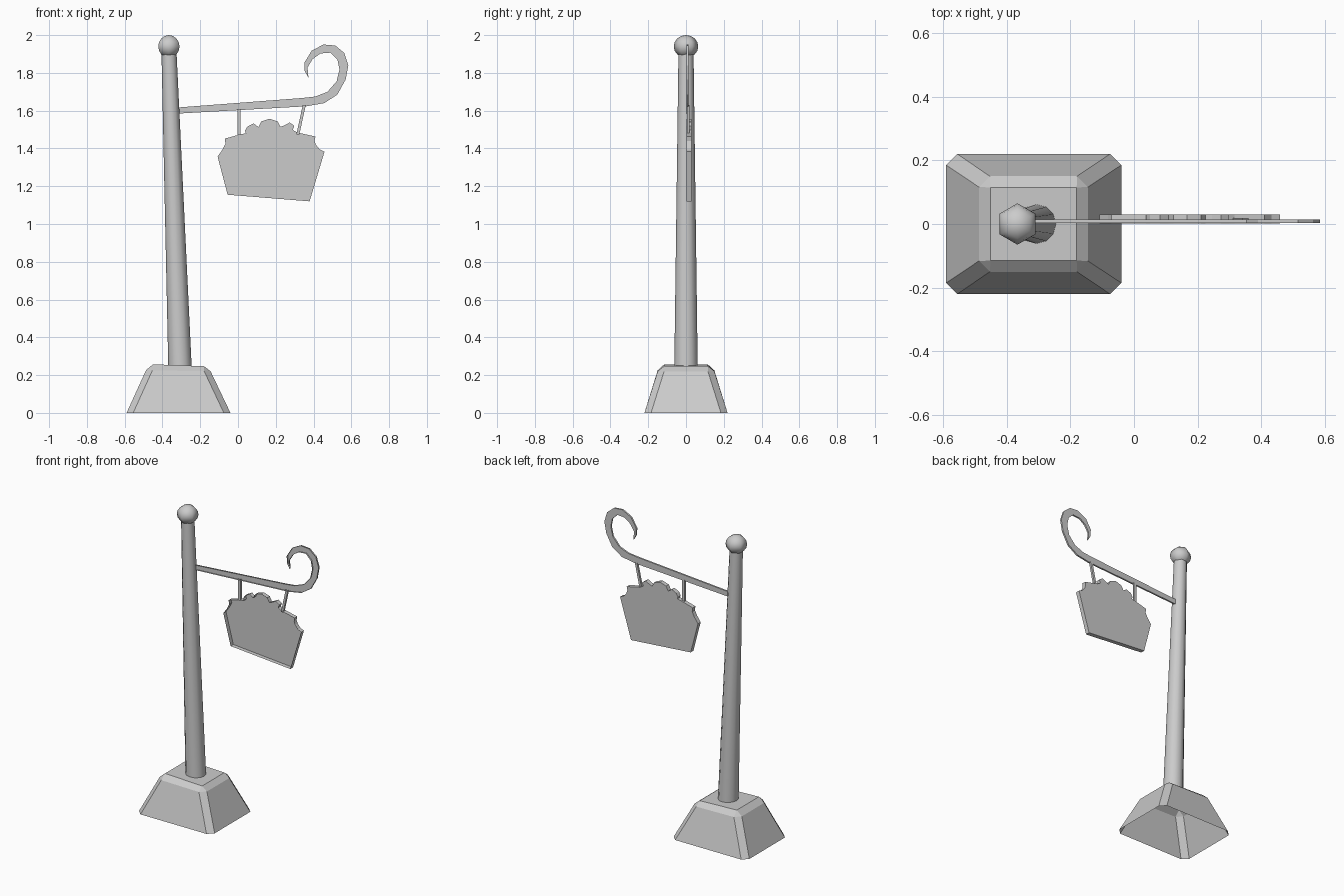
import bpy, bmesh, math
from mathutils import Vector

if "Cube" in bpy.data.objects:
    bpy.data.objects.remove(bpy.data.objects["Cube"])


def finish(name, bm, smooth=None):
    bmesh.ops.recalc_face_normals(bm, faces=bm.faces)
    me = bpy.data.meshes.new(name)
    bm.to_mesh(me)
    bm.free()
    ob = bpy.data.objects.new(name, me)
    bpy.context.collection.objects.link(ob)
    if smooth:
        bpy.ops.object.select_all(action='DESELECT')
        ob.select_set(True)
        bpy.context.view_layer.objects.active = ob
        bpy.ops.object.shade_smooth_by_angle(angle=math.radians(smooth))
    return ob


def loft(bm, a, b):
    n = len(a)
    for i in range(n):
        bm.faces.new((a[i], a[(i + 1) % n], b[(i + 1) % n], b[i]))


def plate(name, quads_or_outline, front, back):
    """Back sheet with a rim pulled towards the front, front left open."""
    bm = bmesh.new()
    b = [bm.verts.new((x, back, z)) for x, z in quads_or_outline]
    f = [bm.verts.new((x, front, z)) for x, z in quads_or_outline]
    loft(bm, b, f)
    bm.faces.new(b)
    return finish(name, bm)


# base: chamfered, tapered block, open underneath
def chamfered(bm, x0, x1, y, c, z0, z1):
    pts = [(x0 + c, -y), (x1 - c, -y), (x1, -y + c), (x1, y - c),
           (x1 - c, y), (x0 + c, y), (x0, y - c), (x0, -y + c)]
    return [bm.verts.new((px, py, z0 + (z1 - z0) * (px - x0) / (x1 - x0)))
            for px, py in pts]


bm = bmesh.new()
low = chamfered(bm, -0.59, -0.04, 0.22, 0.035, 0, 0)
mid = chamfered(bm, -0.487, -0.145, 0.15, 0.034, 0.226, 0.22)
top = [bm.verts.new(p) for p in ((-0.45, -0.115, 0.257), (-0.18, -0.115, 0.247),
                                 (-0.18, 0.115, 0.247), (-0.45, 0.115, 0.257))]
loft(bm, low, mid)
for i in range(4):
    j = (i + 1) % 4
    a, b, c = mid[2 * i], mid[2 * i + 1], mid[(2 * i + 2) % 8]
    bm.faces.new((a, b, top[j], top[i]))
    bm.faces.new((b, c, top[j]))
bm.faces.new(top)
finish("base", bm)

# leaning, tapered pole
bm = bmesh.new()
rings = []
for cx, z, r in ((-0.307, 0.24, 0.062), (-0.365, 1.9, 0.04)):
    rings.append([bm.verts.new((cx + r * math.cos(math.tau * k / 12),
                                r * math.sin(math.tau * k / 12), z)) for k in range(12)])
loft(bm, *rings)
finish("pole", bm, 40)

# ball finial
bm = bmesh.new()
bmesh.ops.create_uvsphere(bm, u_segments=6, v_segments=8, radius=1)
bmesh.ops.scale(bm, vec=(0.065, 0.065, 0.06), verts=bm.verts)
bmesh.ops.translate(bm, vec=(-0.366, 0, 1.94), verts=bm.verts)
finish("finial", bm, 80)

# curled arm: outer and inner edges of the scroll
outer = [(-0.33, 1.584), (0.36, 1.623), (0.457, 1.64), (0.526, 1.685), (0.57, 1.765),
         (0.584, 1.84), (0.563, 1.905), (0.515, 1.945), (0.453, 1.95), (0.39, 1.918),
         (0.352, 1.855), (0.353, 1.81), (0.373, 1.775)]
inner = [(-0.33, 1.616), (0.34, 1.667), (0.41, 1.675), (0.474, 1.70), (0.522, 1.755),
         (0.537, 1.817), (0.527, 1.87), (0.49, 1.907), (0.437, 1.903), (0.395, 1.873),
         (0.368, 1.828)]
plate("arm", outer + inner[::-1], 0.003, 0.014)

# hanging sign with scalloped crest
sign = [(-0.055, 1.155), (0.379, 1.12), (0.458, 1.383), (0.432, 1.395), (0.412, 1.42),
        (0.405, 1.44), (0.41, 1.463), (0.315, 1.484), (0.29, 1.498), (0.298, 1.52),
        (0.273, 1.537), (0.245, 1.522), (0.225, 1.515), (0.21, 1.543), (0.167, 1.557),
        (0.124, 1.543), (0.108, 1.514), (0.082, 1.532), (0.05, 1.516), (0.037, 1.495),
        (0.042, 1.48), (0.01, 1.474), (-0.07, 1.452), (-0.066, 1.425), (-0.082, 1.394),
        (-0.108, 1.357)]
plate("sign", sign, 0.002, 0.03)

# two hanger rods
for name, (x0, z0), (x1, z1) in (("hanger_left", (0.006, 1.47), (0.006, 1.61)),
                                 ("hanger_right", (0.317, 1.475), (0.351, 1.63))):
    bm = bmesh.new()
    w, d, y = 0.008, 0.007, 0.012
    ends = [[bm.verts.new((x + sx * w, y + sy * d, z))
             for sx, sy in ((-1, -1), (1, -1), (1, 1), (-1, 1))]
            for x, z in ((x0, z0), (x1, z1))]
    loft(bm, *ends)
    finish(name, bm)
